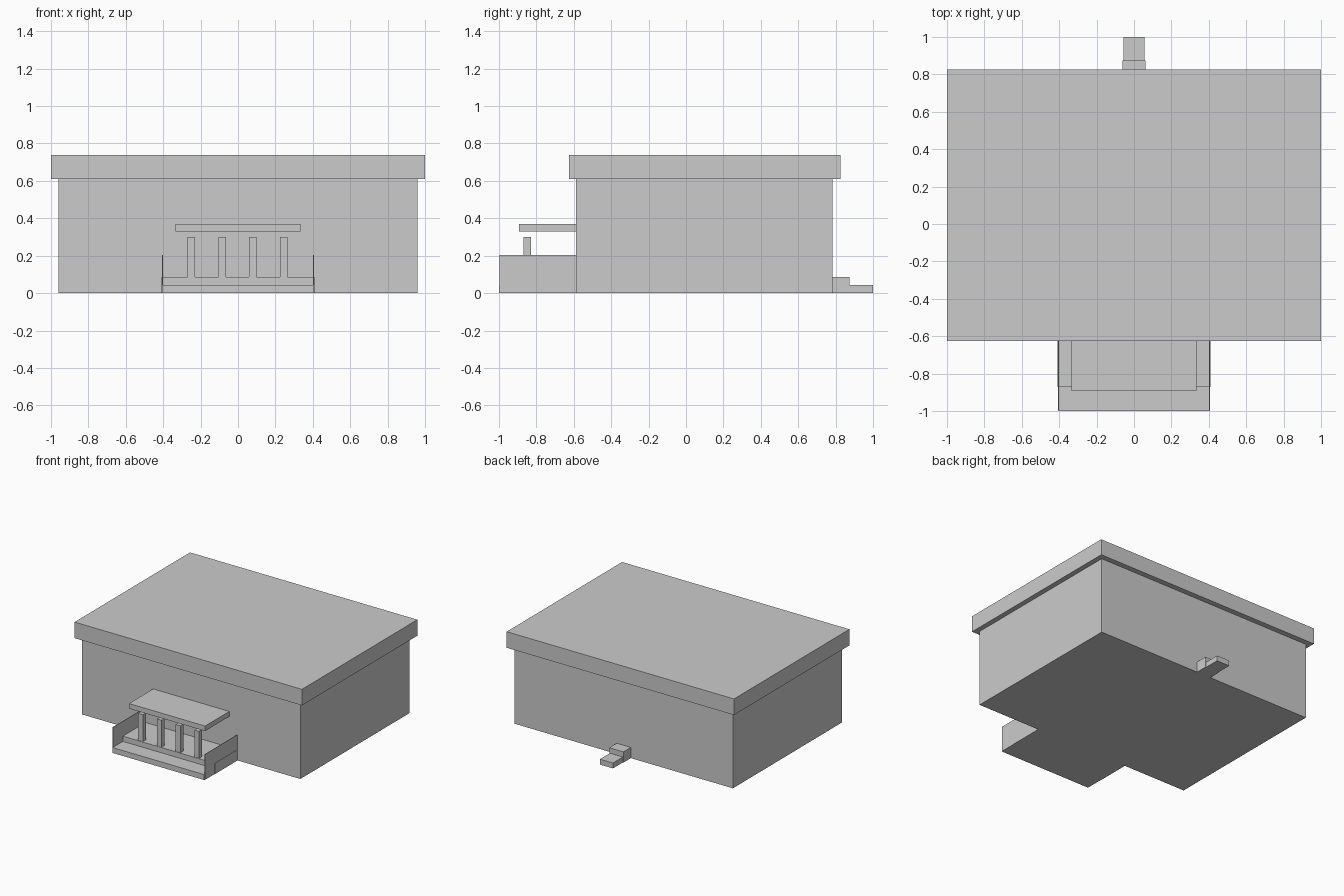
import bpy

default_cube = bpy.data.objects.get("Cube")
if default_cube:
    bpy.data.objects.remove(default_cube, do_unlink=True)

grey = bpy.data.materials.new("plain_grey")
grey.use_nodes = True
colour = (0.6, 0.6, 0.6, 1)
grey.diffuse_color = colour
grey.node_tree.nodes["Principled BSDF"].inputs["Base Color"].default_value = colour


def box(name, x, y, z):
    """Axis-aligned box from (low, high) spans."""
    spans = (x, y, z)
    bpy.ops.mesh.primitive_cube_add(size=1)
    obj = bpy.context.object
    obj.name = obj.data.name = name
    centre = [(low + high) / 2 for low, high in spans]
    size = [high - low for low, high in spans]
    for vert in obj.data.vertices:
        vert.co = [c + v * s for c, v, s in zip(centre, vert.co, size)]
    obj.data.materials.append(grey)
    return obj


FRONT, BACK = -0.588, 0.782

# Main building and overhanging flat roof
box("main_building", (-0.96, 0.96), (FRONT, BACK), (0, 0.61))
box("flat_roof", (-1, 1), (-0.625, 0.825), (0.61, 0.738))

# Front entrance: two wide steps between thin side walls
box("front_lower_step", (-0.403, 0.403), (-1, FRONT), (0, 0.043))
box("front_upper_step", (-0.408, 0.408), (-0.872, FRONT), (0, 0.085))
for side, sign in (("left", 1), ("right", -1)):
    edges = sorted((sign * 0.402, sign * 0.406))
    box(side + "_side_wall", edges, (-0.996, FRONT), (0, 0.203))

# Row of square columns under a floating canopy
for i in range(4):
    x = -0.25 + i * 0.165
    box(f"column_{i + 1}", (x - 0.02, x + 0.02), (-0.868, -0.83), (0.085, 0.3))
box("canopy", (-0.335, 0.335), (-0.892, FRONT), (0.33, 0.37))

# Small rear steps
box("rear_upper_step", (-0.062, 0.062), (BACK, 0.875), (0, 0.085))
box("rear_lower_step", (-0.057, 0.057), (BACK, 1), (0, 0.043))
